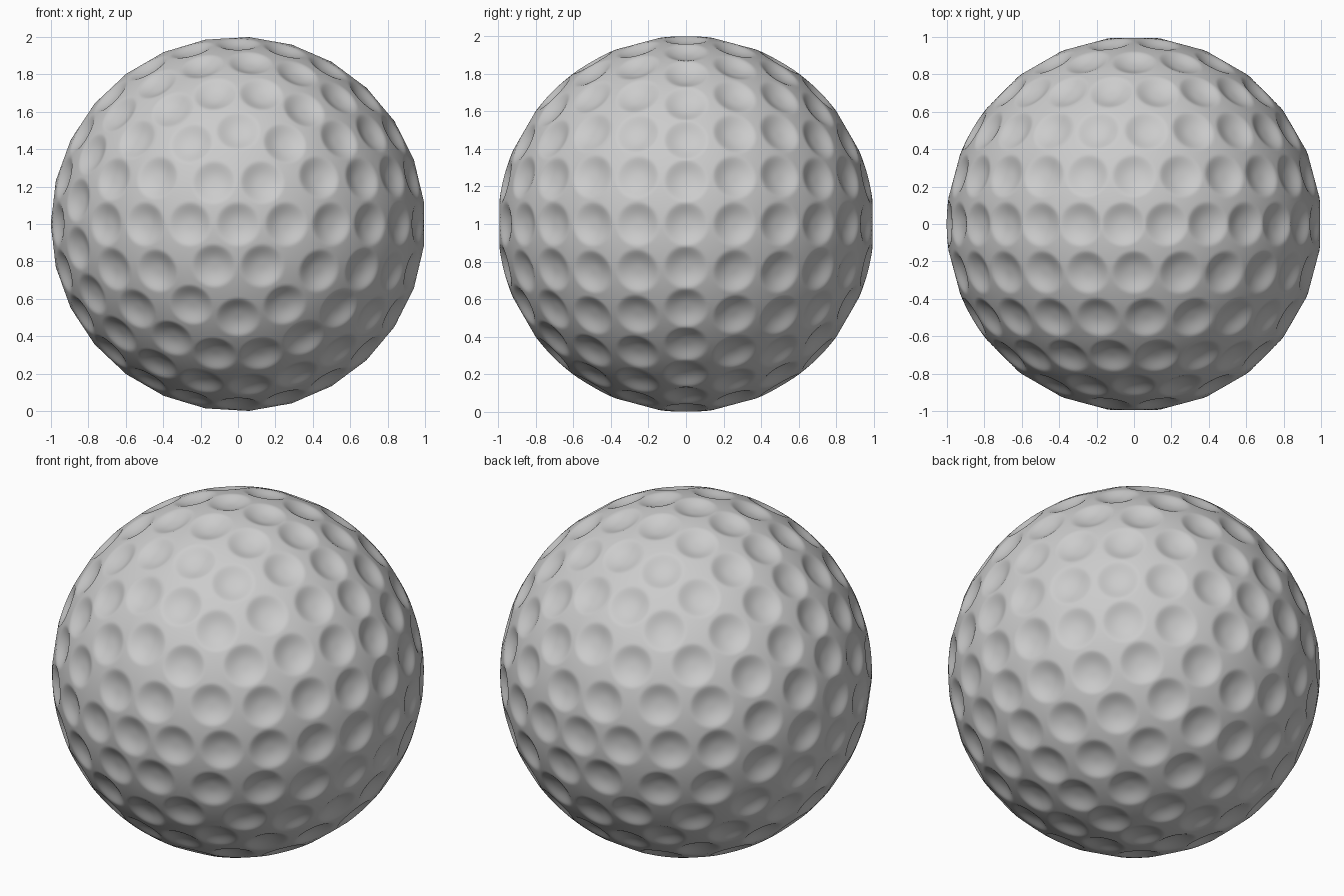
import bpy, bmesh
from math import sin, cos, radians, tau
from mathutils import Vector, kdtree

if "Cube" in bpy.data.objects:
    bpy.data.objects.remove(bpy.data.objects["Cube"])

DIMPLE_R = 0.118
DEPTH = 0.032

# dimple centres: rings every 15 degrees around the y axis, counts in threes
centres = []
for lat in range(-90, 91, 15):
    r, y = cos(radians(lat)), sin(radians(lat))
    n = max(1, int(27 * r + 1e-6) // 3 * 3)
    for i in range(n):
        a = tau * i / n
        centres.append(Vector((r * cos(a), y, r * sin(a))))

tree = kdtree.KDTree(len(centres))
for i, c in enumerate(centres):
    tree.insert(c, i)
tree.balance()

# dense even sphere
bm = bmesh.new()
bmesh.ops.create_icosphere(bm, subdivisions=6, radius=1)
bmesh.ops.subdivide_edges(bm, edges=bm.edges[:], cuts=2, use_grid_fill=True)

# press the rounded dimples into the surface
for v in bm.verts:
    p = v.co.normalized()
    t = tree.find(p)[2] / DIMPLE_R
    d = DEPTH * (1 - t ** 2.5) ** 1.5 if t < 1 else 0
    v.co = p * (1 - d) + Vector((0, 0, 1))
for f in bm.faces:
    f.smooth = True

mesh = bpy.data.meshes.new("dimpled_ball")
bm.to_mesh(mesh)
bm.free()
bpy.context.collection.objects.link(bpy.data.objects.new("dimpled_ball", mesh))
